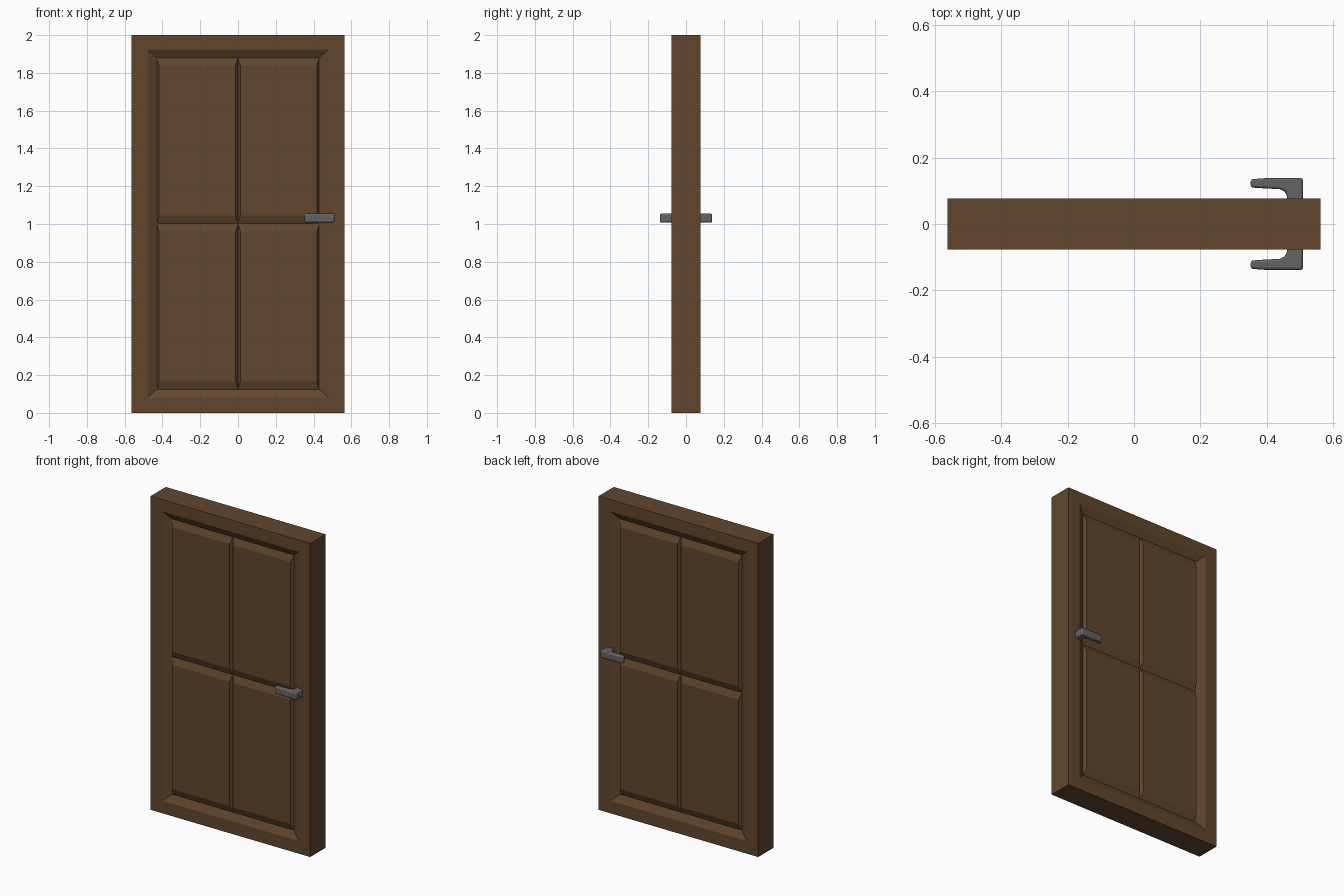
import bpy, bmesh

if "Cube" in bpy.data.objects:
    bpy.data.objects.remove(bpy.data.objects["Cube"])


def material(name, rgb):
    m = bpy.data.materials.new(name)
    m.diffuse_color = (*rgb, 1)
    m.use_nodes = True
    m.node_tree.nodes["Principled BSDF"].inputs["Base Color"].default_value = m.diffuse_color
    return m


def make_object(name, bm, mat):
    bmesh.ops.remove_doubles(bm, verts=bm.verts, dist=1e-5)
    bmesh.ops.recalc_face_normals(bm, faces=bm.faces)
    me = bpy.data.meshes.new(name)
    bm.to_mesh(me)
    bm.free()
    me.materials.append(mat)
    ob = bpy.data.objects.new(name, me)
    bpy.context.collection.objects.link(ob)
    return ob


def rect(bm, x0, x1, z0, z1, y):
    return [bm.verts.new((x, y, z)) for x, z in ((x0, z0), (x1, z0), (x1, z1), (x0, z1))]


def bridge(bm, a, b):
    n = len(a)
    for i in range(n):
        j = (i + 1) % n
        bm.faces.new((a[i], a[j], b[j], b[i]))


wood = material("brown_wood", (0.120, 0.062, 0.027))
metal = material("grey_metal", (0.125, 0.125, 0.130))

HALF_W, HALF_D = 0.563, 0.0765
RECESS, RISE = 0.026, 0.017
X_IN, Z_LOW, Z_HIGH = 0.43, 0.125, 1.88
Z_MID = (Z_LOW + Z_HIGH) / 2

# Door leaf: frame, sloped recess and four raised panels on both sides
bm = bmesh.new()
outer = {}
for s in (-1, 1):
    floor = s * (HALF_D - RECESS)
    outer[s] = rect(bm, -HALF_W, HALF_W, 0, 2, s * HALF_D)
    lip = rect(bm, -0.48, 0.48, 0.08, 1.925, s * HALF_D)
    bridge(bm, outer[s], lip)
    bridge(bm, lip, rect(bm, -X_IN, X_IN, Z_LOW, Z_HIGH, floor))
    for x0, x1 in ((-X_IN, 0), (0, X_IN)):
        for z0, z1 in ((Z_LOW, Z_MID), (Z_MID, Z_HIGH)):
            base = rect(bm, x0, x1, z0, z1, floor)
            top = rect(bm, x0 + 0.013, x1 - 0.013, z0 + 0.042, z1 - 0.042, floor + s * RISE)
            bridge(bm, base, top)
            bm.faces.new(top)
bridge(bm, outer[-1], outer[1])
make_object("door_leaf", bm, wood)

# Lever handles: an L-shaped outline extruded upwards, one per side
outline = [(0.51, 0.06), (0.51, 0.1385), (0.40, 0.1385), (0.352, 0.135),
           (0.352, 0.110), (0.40, 0.107), (0.44, 0.105), (0.455, 0.098),
           (0.461, 0.084), (0.461, 0.06)]
for s, name in ((-1, "front_handle"), (1, "back_handle")):
    bm = bmesh.new()
    low, high = ([bm.verts.new((x, s * y, z)) for x, y in outline] for z in (1.008, 1.055))
    bridge(bm, low, high)
    bm.faces.new(low)
    bm.faces.new(high)
    ob = make_object(name, bm, metal)
    bev = ob.modifiers.new("rounded_edges", "BEVEL")
    bev.width = 0.007
    bev.segments = 2
    bev.limit_method = "ANGLE"
    bev.angle_limit = 0.7
    bpy.ops.object.select_all(action="DESELECT")
    ob.select_set(True)
    bpy.context.view_layer.objects.active = ob
    bpy.ops.object.shade_smooth_by_angle(angle=0.6)
